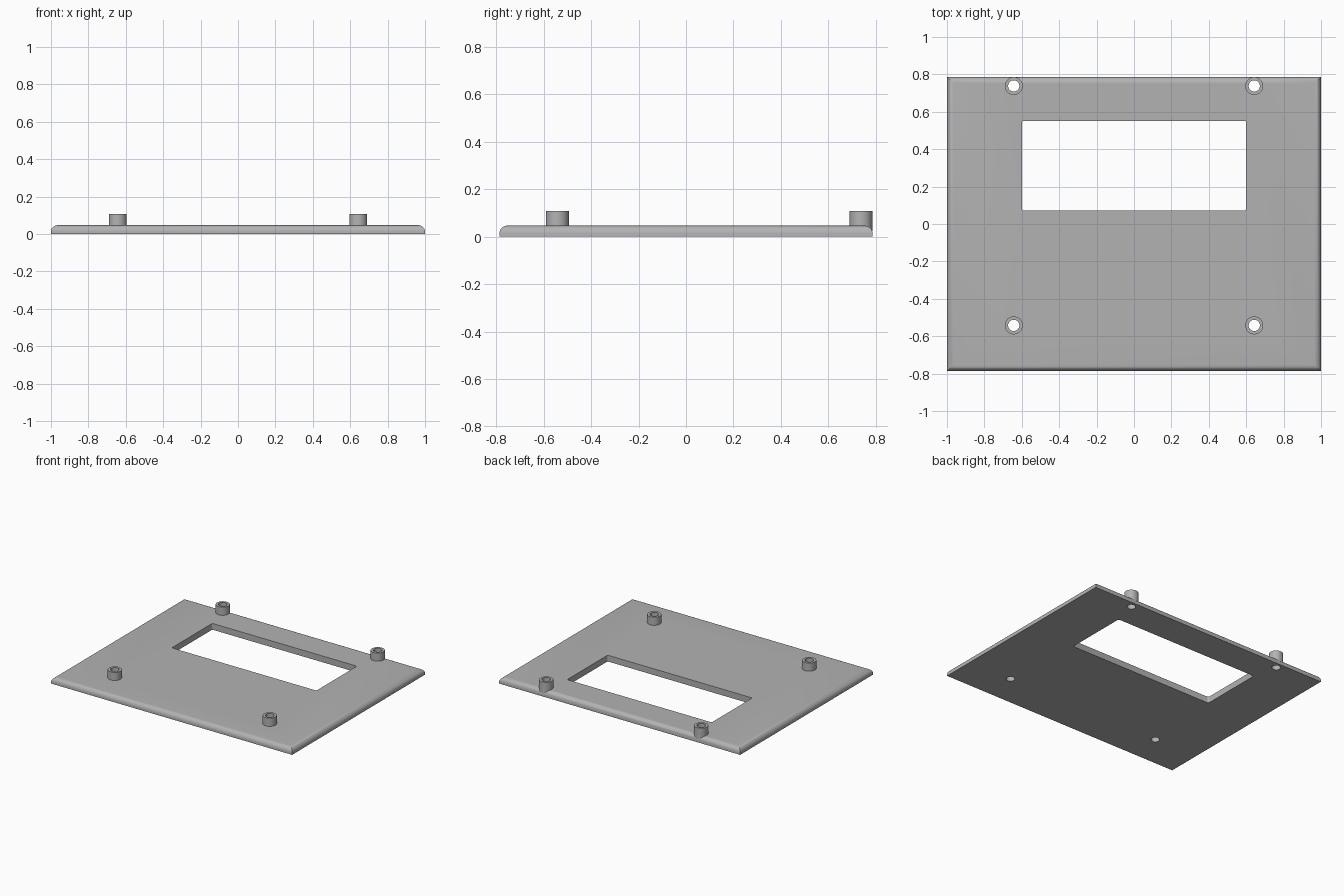
import bpy, bmesh, math
from mathutils import Matrix, Vector

default = bpy.data.objects.get("Cube")
if default:
    bpy.data.objects.remove(default, do_unlink=True)

HALF_X, HALF_Y, THICK, FILLET = 1.0, 0.787, 0.047, 0.035
POST_TOP, POST_R, BORE_R = 0.108, 0.048, 0.03
POSTS = [(x, y) for x in (-0.643, 0.643) for y in (-0.542, 0.738)]

grey = bpy.data.materials.new("plain grey")
grey.use_nodes = True
grey.diffuse_color = (0.45, 0.45, 0.45, 1)
grey.node_tree.nodes["Principled BSDF"].inputs["Base Color"].default_value = grey.diffuse_color


def make(name, bm):
    bmesh.ops.recalc_face_normals(bm, faces=bm.faces)
    mesh = bpy.data.meshes.new(name)
    bm.to_mesh(mesh)
    bm.free()
    mesh.materials.append(grey)
    obj = bpy.data.objects.new(name, mesh)
    bpy.context.collection.objects.link(obj)
    return obj


def add_box(bm, lo, hi):
    lo, hi = Vector(lo), Vector(hi)
    mat = Matrix.Translation((lo + hi) / 2) @ Matrix.Diagonal((*(hi - lo), 1))
    bmesh.ops.create_cube(bm, size=1, matrix=mat)


def add_cylinders(bm, radius, z0, z1):
    for x, y in POSTS:
        bmesh.ops.create_cone(bm, cap_ends=True, segments=48, radius1=radius, radius2=radius,
                              depth=z1 - z0, matrix=Matrix.Translation((x, y, (z0 + z1) / 2)))


def bevel(bm, edges, offset, segments):
    bmesh.ops.bevel(bm, geom=edges, offset=offset, segments=segments,
                    profile=0.5, affect='EDGES')


# Panel plate with rounded upper edges
bm = bmesh.new()
add_box(bm, (-HALF_X, -HALF_Y, 0), (HALF_X, HALF_Y, THICK))
bevel(bm, [e for e in bm.edges if all(v.co.z > THICK / 2 for v in e.verts)], FILLET, 8)
panel = make("panel_with_posts", bm)

# Mounting posts, rooted inside the plate
bm = bmesh.new()
add_cylinders(bm, POST_R, 0.025, POST_TOP)
posts = make("mounting_posts", bm)

# Display window with slightly rounded corners
bm = bmesh.new()
add_box(bm, (-0.6, 0.072, -0.1), (0.6, 0.552, 0.2))
bevel(bm, [e for e in bm.edges if abs(e.verts[0].co.z - e.verts[1].co.z) > 0.1], 0.012, 4)
window = make("window_cutter", bm)

# Screw holes through posts and plate
bm = bmesh.new()
add_cylinders(bm, BORE_R, -0.1, 0.2)
holes = make("screw_hole_cutter", bm)

# Merge the posts, then cut the openings
bpy.ops.object.select_all(action='DESELECT')
panel.select_set(True)
bpy.context.view_layer.objects.active = panel
for tool, operation in ((posts, 'UNION'), (window, 'DIFFERENCE'), (holes, 'DIFFERENCE')):
    mod = panel.modifiers.new(tool.name, 'BOOLEAN')
    mod.object, mod.operation, mod.solver = tool, operation, 'EXACT'
    bpy.ops.object.modifier_apply(modifier=mod.name)
    bpy.data.objects.remove(tool, do_unlink=True)

bpy.ops.object.shade_smooth_by_angle(angle=math.radians(30))
